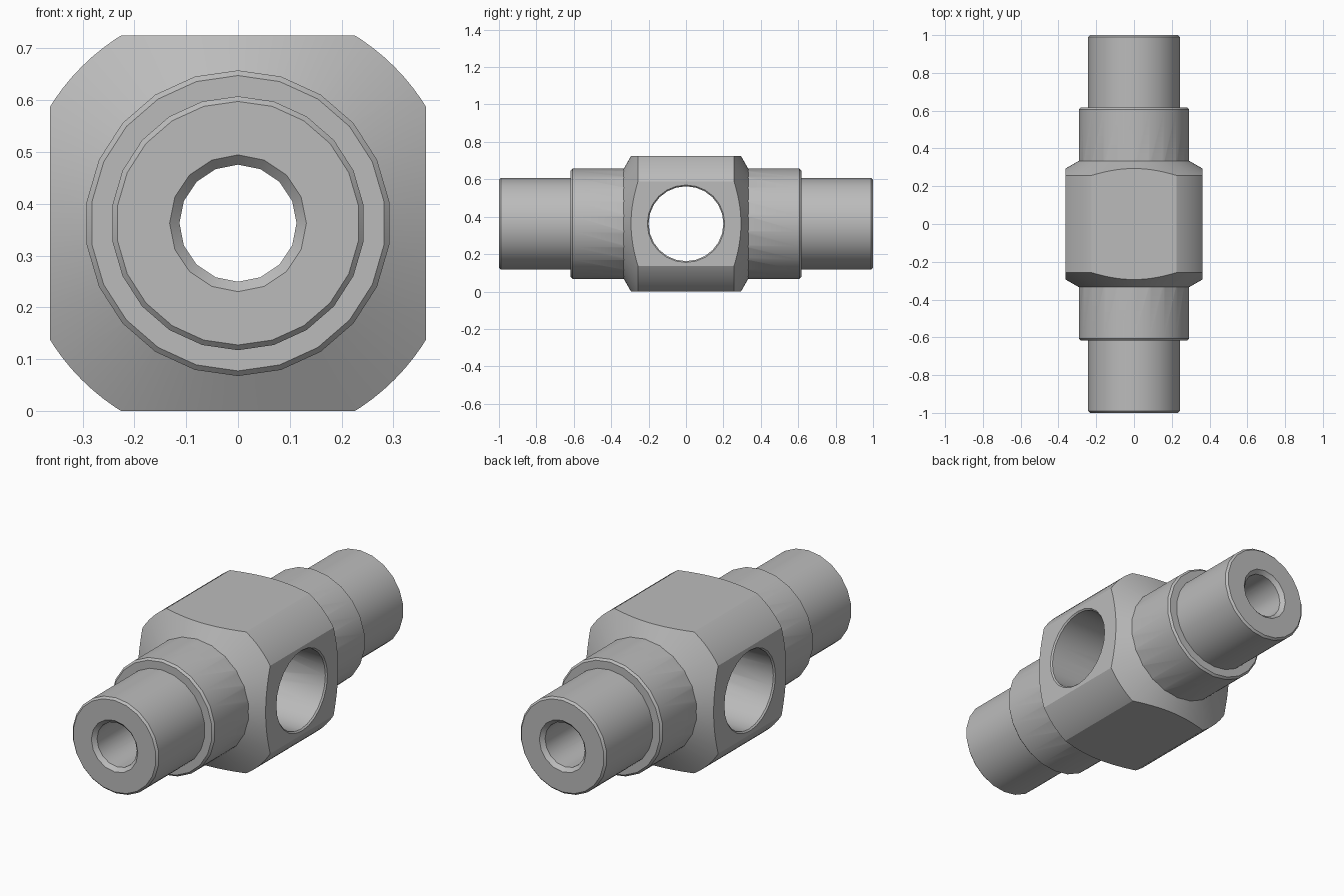
import bpy, bmesh, math
from mathutils import Matrix

cube = bpy.data.objects.get("Cube")
if cube:
    bpy.data.objects.remove(cube, do_unlink=True)

HALF = 0.3625          # half width of the square block, also the axis height

steel = bpy.data.materials.new("steel grey")
steel.use_nodes = True
colour = (0.5, 0.5, 0.5, 1)
steel.diffuse_color = colour
steel.node_tree.nodes["Principled BSDF"].inputs["Base Color"].default_value = colour


def add_object(name, bm):
    bmesh.ops.recalc_face_normals(bm, faces=bm.faces)
    mesh = bpy.data.meshes.new(name)
    bm.to_mesh(mesh)
    bm.free()
    mesh.materials.append(steel)
    obj = bpy.data.objects.new(name, mesh)
    bpy.context.collection.objects.link(obj)
    return obj


def turned(name, half_profile, sides, across=False):
    """Solid turned about the y axis (x if across), mirrored end to end.
    half_profile lists (radius, distance) from the end towards the middle."""
    profile = half_profile + [(r, -d) for r, d in reversed(half_profile)]
    bm = bmesh.new()
    rings = []
    for r, d in profile:
        ring = []
        for i in range(sides):
            a = 2 * math.pi * i / sides
            ring.append(bm.verts.new((r * math.sin(a), d, r * math.cos(a))))
        rings.append(ring)
    for a, b in zip(rings, rings[1:]):
        for i in range(sides):
            j = (i + 1) % sides
            bm.faces.new((a[i], a[j], b[j], b[i]))
    bm.faces.new(rings[0])
    bm.faces.new(rings[-1])
    if across:
        bm.transform(Matrix.Rotation(math.pi / 2, 4, "Z"))
    bm.transform(Matrix.Translation((0, 0, HALF)))
    return add_object(name, bm)


def combine(target, tool, operation):
    """Apply a boolean and discard the tool."""
    bpy.context.view_layer.objects.active = target
    mod = target.modifiers.new(operation.lower(), "BOOLEAN")
    mod.operation = operation
    mod.solver = "EXACT"
    mod.object = tool
    bpy.ops.object.modifier_apply(modifier=mod.name)
    bpy.data.objects.remove(tool, do_unlink=True)


# Central block: chamfered round bar milled to four flats
fitting = turned("pipe_fitting", [(0.28, 0.341), (0.427, 0.257)], 96)
bm = bmesh.new()
bmesh.ops.create_cube(bm, size=2 * HALF,
                      matrix=Matrix.Translation((0, 0, HALF)) @ Matrix.Diagonal((1, 1.2, 1, 1)))
combine(fitting, add_object("square_stock", bm), "INTERSECT")

# Stepped stems at both ends, with small edge bevels
stems = turned("stepped_stems", [(0.235, 1.0), (0.245, 0.99), (0.245, 0.617),
                                 (0.285, 0.617), (0.295, 0.607)], 22)
combine(fitting, stems, "UNION")

# Long bore with countersunk mouths
long_bore = turned("long_bore", [(0.143, 1.011), (0.113, 0.981)], 16)
combine(fitting, long_bore, "DIFFERENCE")

# Wide cross bore with a fine chamfer
cross_bore = turned("cross_bore", [(0.23, 0.3855), (0.2, 0.3555)], 24, across=True)
combine(fitting, cross_bore, "DIFFERENCE")

# Smooth turned surfaces, crisp machined edges
bpy.ops.object.select_all(action="DESELECT")
fitting.select_set(True)
bpy.context.view_layer.objects.active = fitting
bpy.ops.object.shade_smooth_by_angle(angle=math.radians(25))
